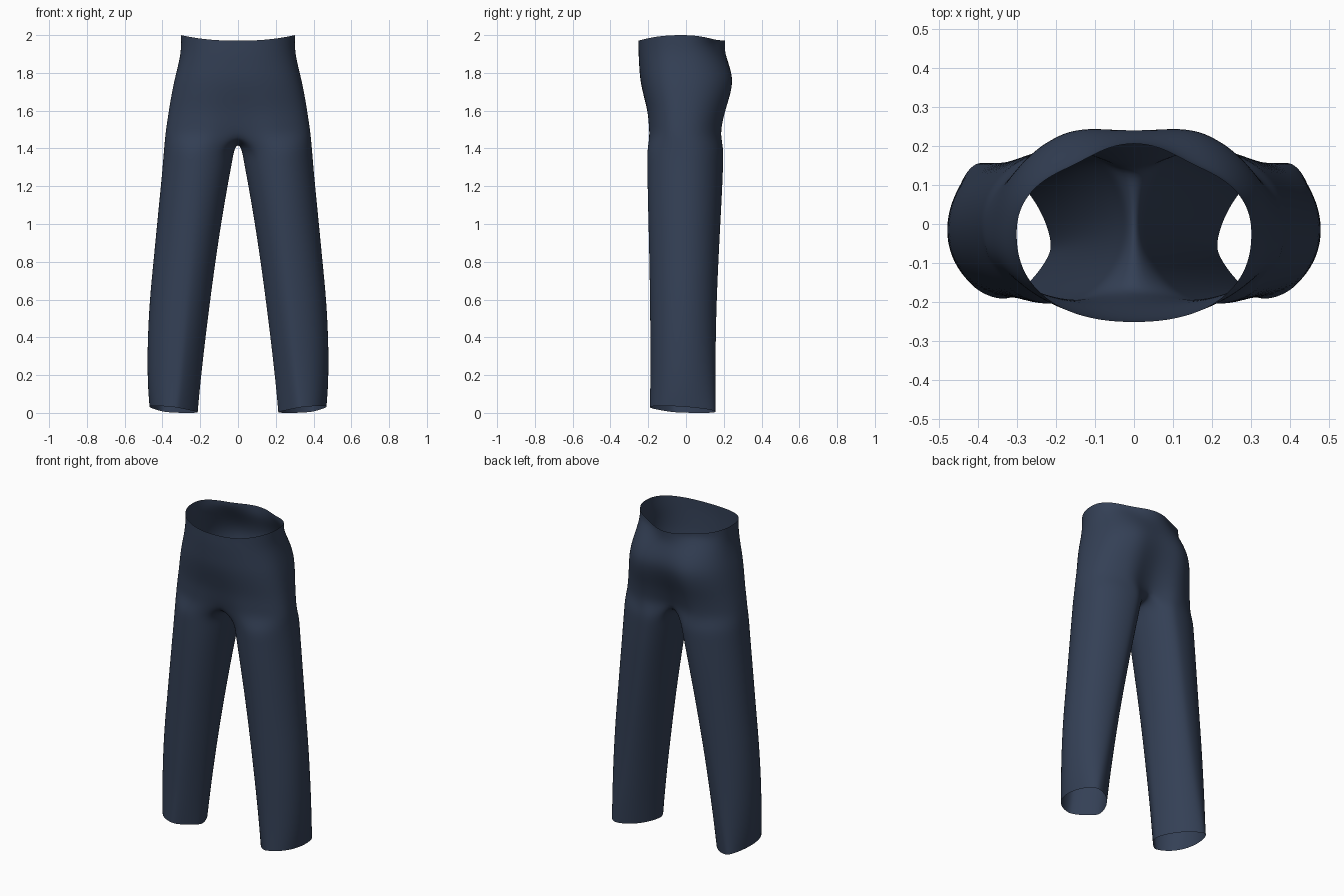
import bpy
import bmesh
from math import sin, cos, pi, radians, copysign

cube = bpy.data.objects.get("Cube")
if cube:
    bpy.data.objects.remove(cube, do_unlink=True)

OUTER, INNER = 21, 5          # points round the outside and the inside of a leg
OPEN = radians(42)            # how far the outer arc wraps past front and back
LOBE = 0.18                   # distance of each thigh or buttock from the centre

# Hip sections: height, half width, front y, back y, front dent, back dent
HIPS = [
    (2.00, 0.302, -0.252, 0.168, 0.00, -0.22),
    (1.95, 0.302, -0.252, 0.170, 0.00, -0.20),
    (1.90, 0.305, -0.252, 0.203, 0.00, -0.02),
    (1.83, 0.320, -0.248, 0.247, 0.00, 0.05),
    (1.76, 0.338, -0.243, 0.271, 0.00, 0.09),
    (1.68, 0.354, -0.229, 0.257, 0.02, 0.13),
    (1.60, 0.367, -0.213, 0.230, 0.05, 0.18),
    (1.53, 0.378, -0.210, 0.213, 0.10, 0.23),
    (1.47, 0.386, -0.208, 0.206, 0.17, 0.30),
]

# Leg sections: height, inner x, outer x, front y, back y
LEGS = [
    (1.40, 0.018, 0.393, -0.207, 0.201),
    (1.32, 0.031, 0.399, -0.206, 0.198),
    (1.20, 0.054, 0.410, -0.205, 0.194),
    (1.00, 0.088, 0.430, -0.200, 0.183),
    (0.80, 0.118, 0.449, -0.195, 0.173),
    (0.60, 0.145, 0.469, -0.192, 0.164),
    (0.40, 0.170, 0.479, -0.190, 0.159),
    (0.25, 0.187, 0.481, -0.189, 0.158),
    (0.12, 0.201, 0.477, -0.191, 0.158),
    (0.00, 0.211, 0.469, -0.193, 0.158),
]


def power(value, exponent):
    return copysign(abs(value) ** exponent, value)


def mix(a, b, t):
    return a + (b - a) * t


def hip_point(row, angle):
    z, width, front, back, front_dent, back_dent = row
    middle = -0.025
    x = width * max(cos(angle), 0.0) ** 0.88
    s = sin(angle)
    reach, dent = (back - middle, back_dent) if s > 0 else (middle - front, front_dent)
    near = max(1 - (x / LOBE) ** 2, 0)
    y = middle + reach * power(s, 0.88) * (1 - dent * near ** 2)
    if row is HIPS[0]:                     # waistband dips at front and back
        z -= 0.03 * s * s
    return (x, y, z)


def leg_point(row, angle):
    z, inside, outside, front, back = row
    low = 1 - z / 1.4                      # 0 at the crotch, 1 at the hem
    centre = mix(LOBE, 0.36, low)
    c, s = cos(angle), sin(angle)
    if c < 0:                              # inner half narrows towards the hem
        bend = mix(1.0, 1.3, low)
        c, s = power(c, bend), power(s, bend)
    side = outside - centre if c > 0 else centre - inside
    x = centre + side * c + mix(-0.03, 0.03, low) * s * (1 - abs(c))
    y = (front + back) / 2 + (back - front) / 2 * s
    y += 0.04 * low * min(c, 0) * (1 - abs(s))
    if row is LEGS[-1]:                    # slanted hem
        z += 0.018 + 0.015 * cos(angle) - 0.012 * s
    return (x, y, z)


bm = bmesh.new()

# Hips: open half rings from front centre round the side to back centre
rings = []
for row in HIPS:
    ring = []
    for i in range(OUTER):
        co = hip_point(row, -pi / 2 + pi * i / (OUTER - 1))
        if i in (0, OUTER - 1):
            co = (0, co[1], co[2])
        ring.append(bm.verts.new(co))
    rings.append(ring)

for top, low in zip(rings, rings[1:]):
    for i in range(OUTER - 1):
        bm.faces.new((top[i], low[i], low[i + 1], top[i + 1]))

# Crotch seam: closes the last half ring from back to front
back, front = rings[-1][-1].co.copy(), rings[-1][0].co.copy()
seam = []
for i in range(1, INNER + 1):
    t = i / (INNER + 1)
    co = back.lerp(front, t)
    co.z -= 0.05 * sin(pi * t)
    seam.append(bm.verts.new(co))
previous = rings[-1] + seam

# Leg: closed rings from the crotch to the hem
start, end = -pi / 2 - OPEN, pi / 2 + OPEN
angles = [start + (end - start) * i / (OUTER - 1) for i in range(OUTER)]
gap = 2 * pi - (end - start)
angles += [end + gap * i / (INNER + 1) for i in range(1, INNER + 1)]
for row in LEGS:
    ring = [bm.verts.new(leg_point(row, a)) for a in angles]
    count = len(ring)
    for i in range(count):
        j = (i + 1) % count
        bm.faces.new((previous[i], ring[i], ring[j], previous[j]))
    previous = ring

bmesh.ops.recalc_face_normals(bm, faces=bm.faces)
side = max(bm.faces, key=lambda f: f.calc_center_median().x)
if side.normal.x < 0:
    bmesh.ops.reverse_faces(bm, faces=bm.faces)

mesh = bpy.data.meshes.new("trousers")
bm.to_mesh(mesh)
bm.free()
trousers = bpy.data.objects.new("trousers", mesh)
bpy.context.collection.objects.link(trousers)

# Navy cloth
cloth = bpy.data.materials.new("navy cloth")
cloth.use_nodes = True
colour = (0.034, 0.051, 0.092, 1)
cloth.diffuse_color = colour
cloth.node_tree.nodes["Principled BSDF"].inputs["Base Color"].default_value = colour
mesh.materials.append(cloth)

# Second half and smooth surface
mirror = trousers.modifiers.new("mirror", 'MIRROR')
mirror.use_clip = True
mirror.merge_threshold = 0.002
smooth = trousers.modifiers.new("smooth", 'SUBSURF')
smooth.levels = smooth.render_levels = 2
for polygon in mesh.polygons:
    polygon.use_smooth = True
